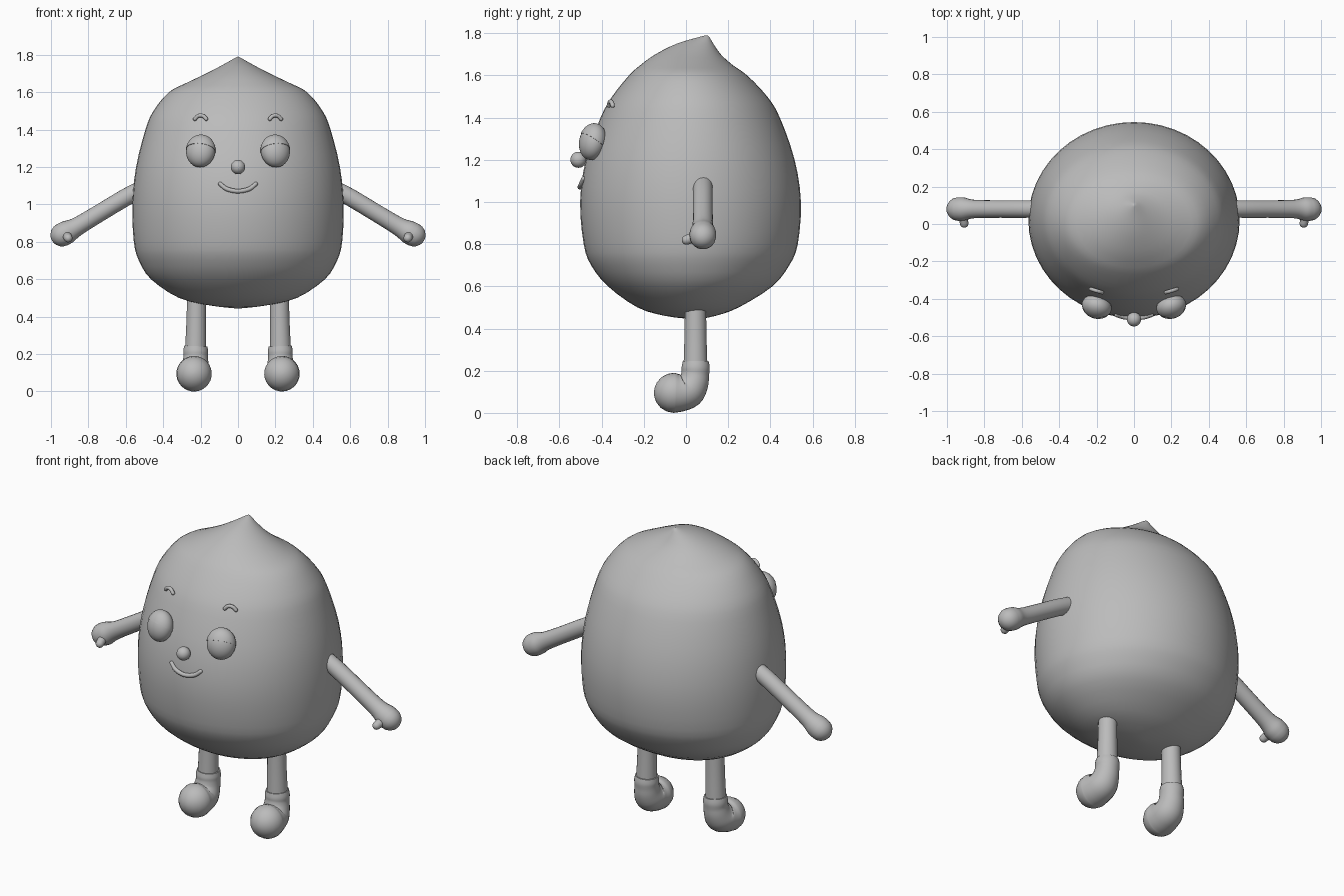
import bpy, bmesh, math
from mathutils import Vector, Matrix

if "Cube" in bpy.data.objects:
    bpy.data.objects.remove(bpy.data.objects["Cube"])

grey = bpy.data.materials.new("plain grey")
grey.diffuse_color = (0.5, 0.5, 0.5, 1)
grey.use_nodes = True
grey.node_tree.nodes["Principled BSDF"].inputs["Base Color"].default_value = grey.diffuse_color


def finish(bm, name, angle=50):
    """Turn a bmesh into a smooth shaded object."""
    bmesh.ops.recalc_face_normals(bm, faces=bm.faces)
    me = bpy.data.meshes.new(name)
    bm.to_mesh(me)
    bm.free()
    me.materials.append(grey)
    ob = bpy.data.objects.new(name, me)
    bpy.context.collection.objects.link(ob)
    bpy.ops.object.select_all(action='DESELECT')
    ob.select_set(True)
    bpy.context.view_layer.objects.active = ob
    bpy.ops.object.shade_smooth_by_angle(angle=math.radians(angle))
    return ob


def spline(rows, steps):
    """Catmull-Rom interpolation through rows of numbers."""
    rows = [Vector(r) for r in rows]
    out = []
    for i in range(len(rows) - 1):
        a, b = rows[max(i - 1, 0)], rows[i]
        c, d = rows[i + 1], rows[min(i + 2, len(rows) - 1)]
        for k in range(steps):
            t = k / steps
            out.append(0.5 * (2 * b + (c - a) * t + (2 * a - 5 * b + 4 * c - d) * t * t
                              + (3 * b - a - 3 * c + d) * t ** 3))
    return out + [rows[-1]]


def skin(bm, rings):
    """Bridge rings of points and close both ends."""
    loops = [[bm.verts.new(p) for p in ring] for ring in rings]
    n = len(loops[0])
    for a, b in zip(loops, loops[1:]):
        for i in range(n):
            j = (i + 1) % n
            bm.faces.new((a[i], a[j], b[j], b[i]))
    bm.faces.new(loops[0])
    bm.faces.new(loops[-1])


def tube(name, rows, steps=4, sides=20, round_start=False, round_end=True, angle=50):
    """Round tube along rows of (x, y, z, radius) with optional domed ends."""
    pts = spline(rows, steps)
    path = [(p.xyz, p[3]) for p in pts]
    caps = [math.radians(a) for a in (20, 40, 60, 75, 86)]
    if round_end:
        p, r = path[-1]
        d = (p - path[-2][0]).normalized()
        path += [(p + d * r * math.sin(a), r * math.cos(a)) for a in caps]
    if round_start:
        p, r = path[0]
        d = (p - path[1][0]).normalized()
        path = [(p + d * r * math.sin(a), r * math.cos(a)) for a in reversed(caps)] + path
    rings, side = [], None
    for i, (p, r) in enumerate(path):
        t = (path[min(i + 1, len(path) - 1)][0] - path[max(i - 1, 0)][0]).normalized()
        if side is None:
            side = t.orthogonal()
        side = (side - t * side.dot(t)).normalized()
        up = t.cross(side)
        rings.append([p + r * (side * math.cos(q) + up * math.sin(q))
                      for q in (2 * math.pi * k / sides for k in range(sides))])
    bm = bmesh.new()
    skin(bm, rings)
    return finish(bm, name, angle)


def ball(name, centre, radii, rot=Matrix(), cut=None):
    """Ellipsoid; cut = (point, normal) removes the side the normal points to."""
    bm = bmesh.new()
    bmesh.ops.create_uvsphere(bm, u_segments=32, v_segments=20, radius=1)
    bm.transform(Matrix.Translation(centre) @ rot @ Matrix.Diagonal((*radii, 1)))
    if cut:
        bmesh.ops.bisect_plane(bm, geom=bm.verts[:] + bm.edges[:] + bm.faces[:],
                               plane_co=cut[0], plane_no=cut[1], clear_outer=True)
        bmesh.ops.holes_fill(bm, edges=[e for e in bm.edges if e.is_boundary])
    return finish(bm, name)


# Body: rows of height, half width, front y, back y
body = [(0.445, 0.02, 0.02, 0.06), (0.46, 0.15, -0.10, 0.14), (0.50, 0.315, -0.23, 0.25),
        (0.60, 0.465, -0.37, 0.41), (0.70, 0.53, -0.45, 0.49), (0.80, 0.557, -0.485, 0.53),
        (1.00, 0.565, -0.502, 0.545), (1.20, 0.545, -0.475, 0.515), (1.40, 0.495, -0.405, 0.445),
        (1.50, 0.452, -0.35, 0.385), (1.60, 0.37, -0.27, 0.29), (1.65, 0.275, -0.215, 0.22),
        (1.70, 0.17, -0.145, 0.165), (1.75, 0.075, -0.045, 0.13), (1.78, 0.022, 0.055, 0.112),
        (1.79, 0.003, 0.095, 0.101)]
rings = []
for z, w, f, b in spline(body, 3):
    rings.append([((w * math.cos(a)), (f + b) / 2 + (b - f) / 2 * math.sin(a), z)
                  for a in (2 * math.pi * k / 48 for k in range(48))])
bm = bmesh.new()
skin(bm, rings)
finish(bm, "body", 60)

# Nose and mouth
ball("nose", (0, -0.51, 1.2), (0.038, 0.038, 0.038))
tube("mouth", [(-0.095, -0.486, 1.11, 0.011), (-0.06, -0.497, 1.083, 0.012), (0, -0.503, 1.071, 0.012),
               (0.06, -0.497, 1.083, 0.012), (0.095, -0.486, 1.11, 0.011)], sides=12, round_start=True)

for s, label in ((-1, "left"), (1, "right")):
    # Eye with a closed upper lid shell
    c = Vector((s * 0.2, -0.443, 1.285))
    rot = Matrix.Rotation(s * 0.3, 4, 'Z') @ Matrix.Rotation(-0.2, 4, 'X')
    ball(label + "_eye", c, (0.079, 0.062, 0.087), rot)
    ball(label + "_eyelid", c, (0.0815, 0.0645, 0.0895), rot,
         (c + Vector((0, 0, 0.005)), rot @ Vector((0, -0.35, -0.8))))
    # Eyebrow
    tube(label + "_eyebrow", [(s * 0.2 + dx, -0.357 + s * dx * 0.3, z, 0.0105)
                              for dx, z in ((-0.03, 1.457), (-0.017, 1.471), (0, 1.476),
                                            (0.017, 1.471), (0.03, 1.457))],
         sides=12, round_start=True)
    # Arm swelling into a rounded hand, with a thumb
    tube(label + "_arm", [(s * 0.50, 0.08, 1.09, 0.046), (s * 0.60, 0.08, 1.038, 0.047),
                          (s * 0.75, 0.08, 0.948, 0.047), (s * 0.86, 0.08, 0.882, 0.05),
                          (s * 0.91, 0.08, 0.854, 0.062), (s * 0.94, 0.08, 0.838, 0.063)],
         round_start=True)
    tube(label + "_thumb", [(s * 0.92, 0.06, 0.84, 0.025), (s * 0.912, 0.025, 0.828, 0.024),
                            (s * 0.908, 0.003, 0.82, 0.023)])
    # Leg
    tube(label + "_leg", [(s * 0.222, 0.045, 0.49, 0.051), (s * 0.224, 0.045, 0.36, 0.053),
                          (s * 0.227, 0.045, 0.20, 0.058)], round_end=False)
    # Boot bending forward to a round toe
    tube(label + "_boot", [(s * 0.225, 0.046, 0.243, 0.062), (s * 0.226, 0.046, 0.215, 0.067),
                           (s * 0.226, 0.044, 0.185, 0.066), (s * 0.228, 0.036, 0.145, 0.072),
                           (s * 0.230, 0.012, 0.108, 0.083), (s * 0.233, -0.025, 0.096, 0.089),
                           (s * 0.235, -0.057, 0.095, 0.095)], sides=28)
